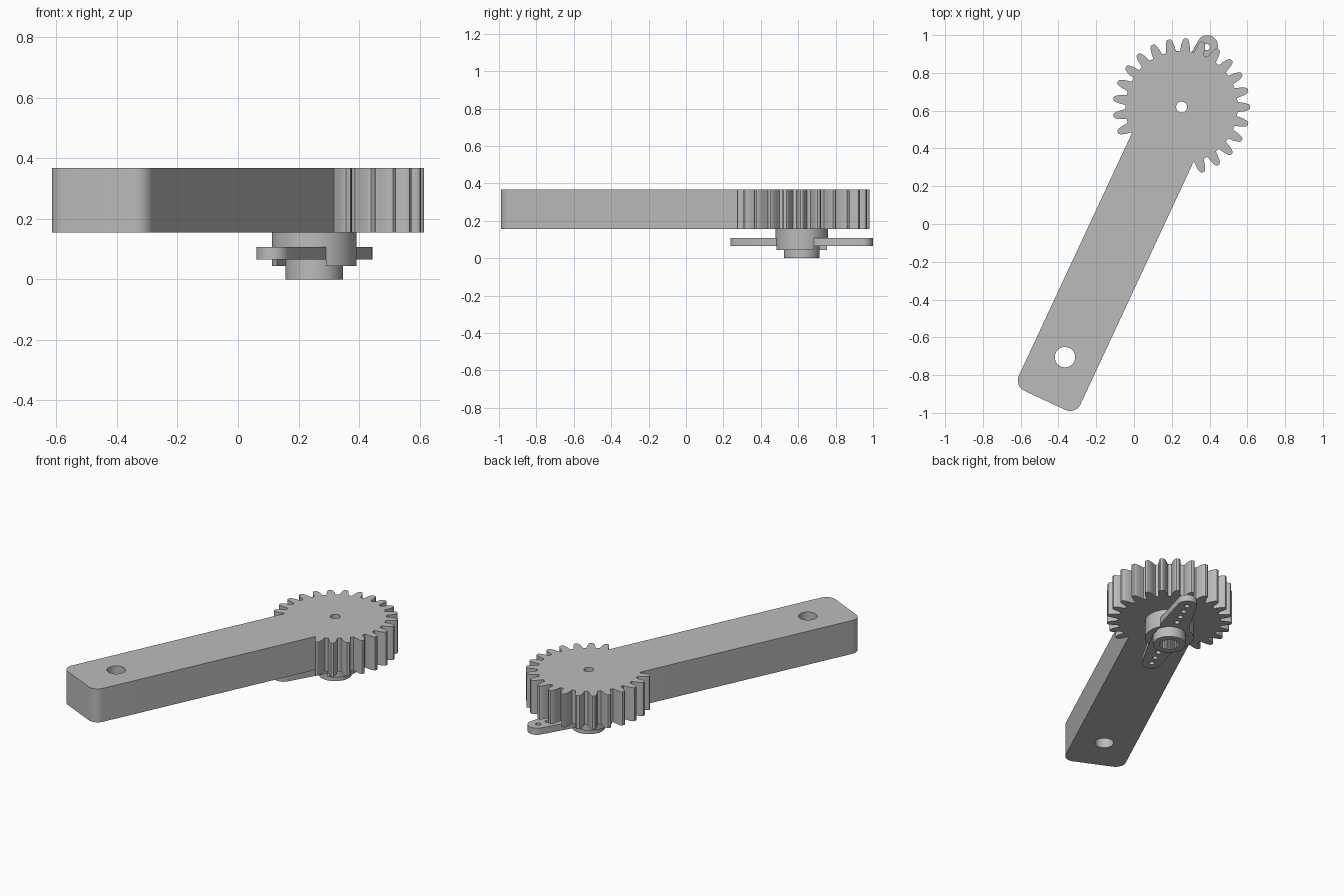
import bpy
from math import cos, sin, radians, sqrt, asin, degrees

if "Cube" in bpy.data.objects:
    bpy.data.objects.remove(bpy.data.objects["Cube"], do_unlink=True)

GEAR = (0.252, 0.619)          # shared axis of gear, collar and horn
ARM_DIR, HORN_DIR = 65.0, 67.2
TEETH = 25

grey = bpy.data.materials.new("plain_grey")
grey.use_nodes = True
COLOUR = (0.5, 0.5, 0.5, 1)
grey.diffuse_color = COLOUR
grey.node_tree.nodes["Principled BSDF"].inputs["Base Color"].default_value = COLOUR


def arc(cx, cy, r, a0, a1, n):
    step = radians(a1 - a0) / n
    return [(cx + r * cos(radians(a0) + step * i), cy + r * sin(radians(a0) + step * i))
            for i in range(n + 1)]


def circle(x, y, r, n=48):
    return arc(x, y, r, 0, 360, n)[:-1]


def turned(points, angle):
    c, s = cos(radians(angle)), sin(radians(angle))
    return [(x * c - y * s, x * s + y * c) for x, y in points]


def plate(name, loops, z0, z1):
    """Extrude an outline; further loops inside it become holes."""
    curve = bpy.data.curves.new(name + "_outline", 'CURVE')
    curve.dimensions = '2D'
    curve.fill_mode = 'BOTH'
    curve.extrude = (z1 - z0) / 2
    for loop in loops:
        spline = curve.splines.new('POLY')
        spline.points.add(len(loop) - 1)
        for p, (x, y) in zip(spline.points, loop):
            p.co = (x, y, 0, 1)
        spline.use_cyclic_u = True
    ob = bpy.data.objects.new(name, curve)
    bpy.context.collection.objects.link(ob)
    ob.location = (GEAR[0], GEAR[1], (z0 + z1) / 2)
    bpy.ops.object.select_all(action='DESELECT')
    ob.select_set(True)
    bpy.context.view_layer.objects.active = ob
    bpy.ops.object.convert(target='MESH')
    ob = bpy.context.object
    ob.name = name
    # weld caps to sides
    bpy.ops.object.mode_set(mode='EDIT')
    bpy.ops.mesh.select_all(action='SELECT')
    bpy.ops.mesh.remove_doubles(threshold=0.0001)
    bpy.ops.mesh.normals_make_consistent(inside=False)
    bpy.ops.object.mode_set(mode='OBJECT')
    bpy.ops.object.shade_smooth_by_angle(angle=radians(30))
    ob.data.materials.clear()
    ob.data.materials.append(grey)
    return ob


# Gear teeth: radius and half angle up one flank, mirrored down the other
flank = [(0.297, 5.3), (0.306, 4.7), (0.322, 4.2), (0.338, 3.5), (0.352, 2.6), (0.36, 1.9), (0.363, 1.2)]
tooth = [(r, -a) for r, a in flank] + [(r, a) for r, a in reversed(flank)]
outline = []
for k in range(-5, 15):
    mid = 360 * k / TEETH
    outline += [(r * cos(radians(mid + a)), r * sin(radians(mid + a))) for r, a in tooth]

# Arm with rounded end corners, joined to the gear root
half, end, rad, root = 0.18, -1.713, 0.06, 0.297
join = -sqrt(root ** 2 - half ** 2)
arm = ([(join, half)] + arc(end + rad, half - rad, rad, 90, 180, 10)
       + arc(end + rad, rad - half, rad, 180, 270, 10) + [(join, -half)])
outline += turned(arm, ARM_DIR)
axle = circle(0, 0, 0.029)
pivot = turned(circle(-1.461, 0, 0.054), ARM_DIR)
plate("gear_arm", [outline, axle, pivot], 0.155, 0.368)

# Collar under the gear, with two walls that hold the horn
plate("collar", [circle(0, 0, 0.14, 64), axle], 0.107, 0.155)
edge = degrees(asin(0.088 / 0.14))
for side, flip in (("left", 0), ("right", 180)):
    wall = arc(0, 0, 0.14, edge, 180 - edge, 24) + [(0, 0.1)]
    plate("collar_wall_" + side, [turned(wall, HORN_DIR + flip)], 0.045, 0.107)

# Tapered two-ended horn with a row of small holes each way
reach, tip = 0.353, 0.055
horn = (arc(reach, 0, tip, -83, 83, 16) + [(0, 0.1)]
        + arc(-reach, 0, tip, 97, 263, 16) + [(0, -0.1)])
holes = [circle(s * (0.345 - 0.065 * i), 0, 0.016, 16) for s in (1, -1) for i in range(4)]
socket = []
for k in range(21):
    for r, a in ((0.058, -5), (0.058, 2), (0.051, 5), (0.051, 9)):
        t = radians(360 * k / 21 + a)
        socket.append((r * cos(t), r * sin(t)))
plate("horn", [turned(l, HORN_DIR) for l in [horn, socket] + holes], 0.065, 0.107)
plate("horn_boss", [circle(0, 0, 0.095, 64), turned(socket, HORN_DIR)], 0, 0.065)
